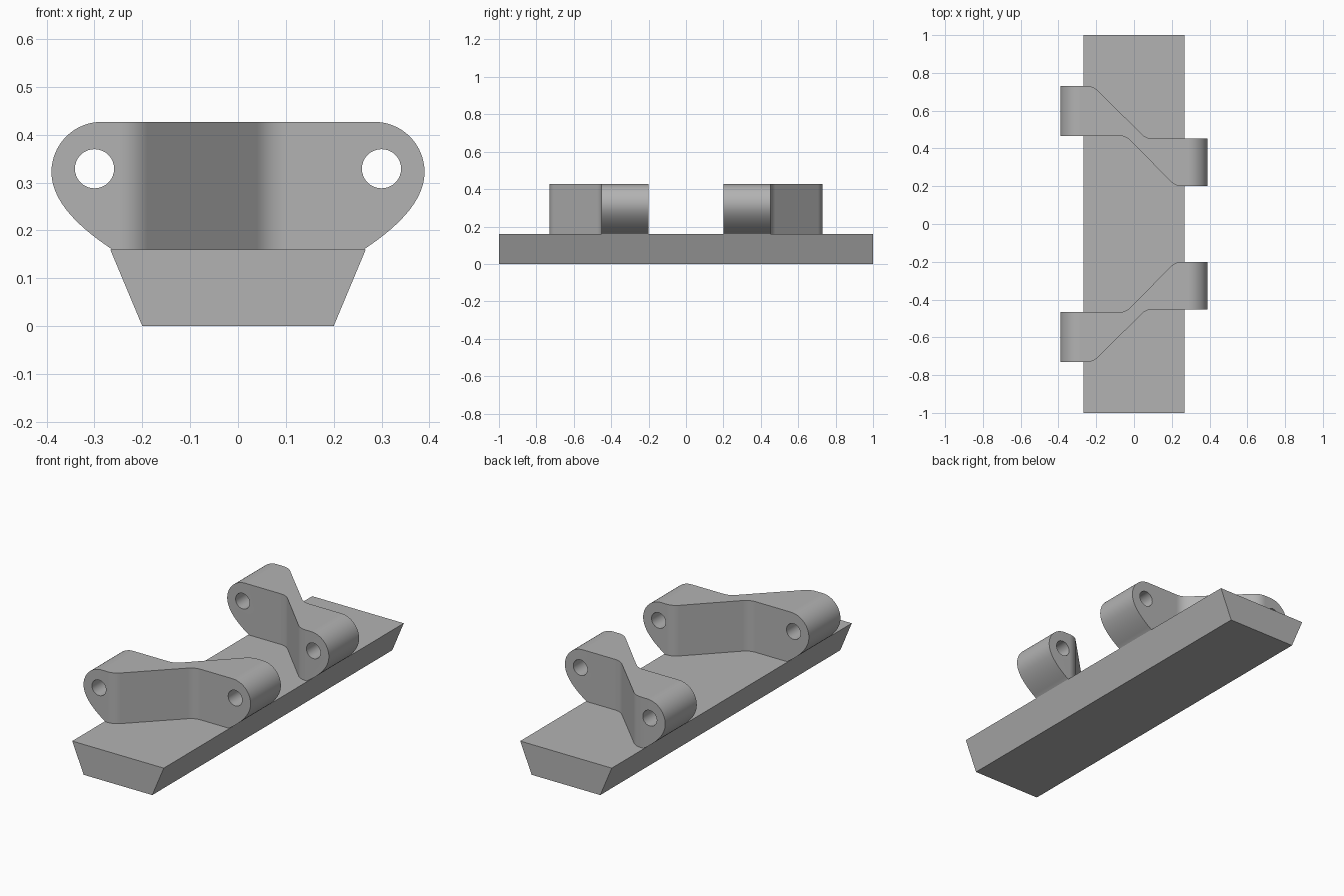
import bpy, bmesh, math
from mathutils import Vector

cube = bpy.data.objects.get("Cube")
if cube:
    bpy.data.objects.remove(cube, do_unlink=True)

GREY = (0.45, 0.45, 0.45, 1)
grey = bpy.data.materials.new("plain_grey")
grey.use_nodes = True
grey.diffuse_color = GREY
grey.node_tree.nodes["Principled BSDF"].inputs["Base Color"].default_value = GREY


def prism(name, outline, axis, low, high):
    """Extrude a 2D outline along y (outline in xz) or z (outline in xy)."""
    def place(p, d):
        return (p[0], d, p[1]) if axis == "y" else (p[0], p[1], d)
    bm = bmesh.new()
    ends = [[bm.verts.new(place(p, d)) for p in outline] for d in (low, high)]
    for ring in ends:
        bm.faces.new(ring)
    n = len(outline)
    for i in range(n):
        j = (i + 1) % n
        bm.faces.new((ends[0][i], ends[0][j], ends[1][j], ends[1][i]))
    bmesh.ops.recalc_face_normals(bm, faces=bm.faces)
    mesh = bpy.data.meshes.new(name)
    bm.to_mesh(mesh)
    bm.free()
    mesh.materials.append(grey)
    obj = bpy.data.objects.new(name, mesh)
    bpy.context.collection.objects.link(obj)
    return obj


def arc(cx, cz, r, start, end, steps):
    angles = [math.radians(start + (end - start) * i / steps) for i in range(steps + 1)]
    return [(cx + r * math.cos(a), cz + r * math.sin(a)) for a in angles]


def curve(a, b, c, steps):
    a, b, c = Vector(a), Vector(b), Vector(c)
    ts = [i / steps for i in range(steps + 1)]
    return [tuple(a * (1 - t) ** 2 + b * 2 * t * (1 - t) + c * t * t) for t in ts]


def rounded(path, reach):
    """Round the inner corners of an open path."""
    pts = [path[0]]
    for a, b, c in zip(path, path[1:], path[2:]):
        a, b, c = Vector(a), Vector(b), Vector(c)
        pts += curve(b + (a - b).normalized() * reach, b,
                     b + (c - b).normalized() * reach, 6)
    return pts + [path[-1]]


def combine(obj, tool, operation):
    mod = obj.modifiers.new("cut", "BOOLEAN")
    mod.operation, mod.object, mod.solver = operation, tool, "EXACT"
    bpy.context.view_layer.objects.active = obj
    bpy.ops.object.modifier_apply(modifier=mod.name)
    bpy.data.objects.remove(tool, do_unlink=True)


# Elevation of a bracket: rounded ears tapering into the base
half = arc(0.285, 0.322, 0.105, 90, 0, 16)
half += curve((0.39, 0.322), (0.39, 0.245), (0.267, 0.163), 16)[1:] + [(0.255, 0.15)]
elevation = half + [(-x, z) for x, z in reversed(half)]

# Plan of a bracket: a cranked bar with rounded bends
outer = rounded([(-0.45, 0.73), (-0.215, 0.73), (0.065, 0.452), (0.45, 0.452)], 0.035)
inner = rounded([(-0.45, 0.467), (-0.045, 0.467), (0.22, 0.2), (0.45, 0.2)], 0.035)
plan = outer + inner[::-1]

for name, side in (("front_bracket", -1), ("rear_bracket", 1)):
    bracket = prism(name, elevation, "y", -1, 1)
    bar = prism("bar_cutter", [(x, side * y) for x, y in plan], "z", 0, 0.6)
    combine(bracket, bar, "INTERSECT")
    for x in (-0.3, 0.3):
        hole = prism("hole_cutter", arc(x, 0.329, 0.041, 0, 348.75, 31), "y", -1.2, 1.2)
        combine(bracket, hole, "DIFFERENCE")
    bpy.ops.object.select_all(action="DESELECT")
    bracket.select_set(True)
    bpy.context.view_layer.objects.active = bracket
    bpy.ops.object.shade_smooth_by_angle(angle=math.radians(30))
    bracket.modifiers.new("even_shading", "WEIGHTED_NORMAL").keep_sharp = True

# Long base with sloping sides
prism("base", [(-0.2, 0), (0.2, 0), (0.267, 0.16), (-0.267, 0.16)], "y", -1, 1)
